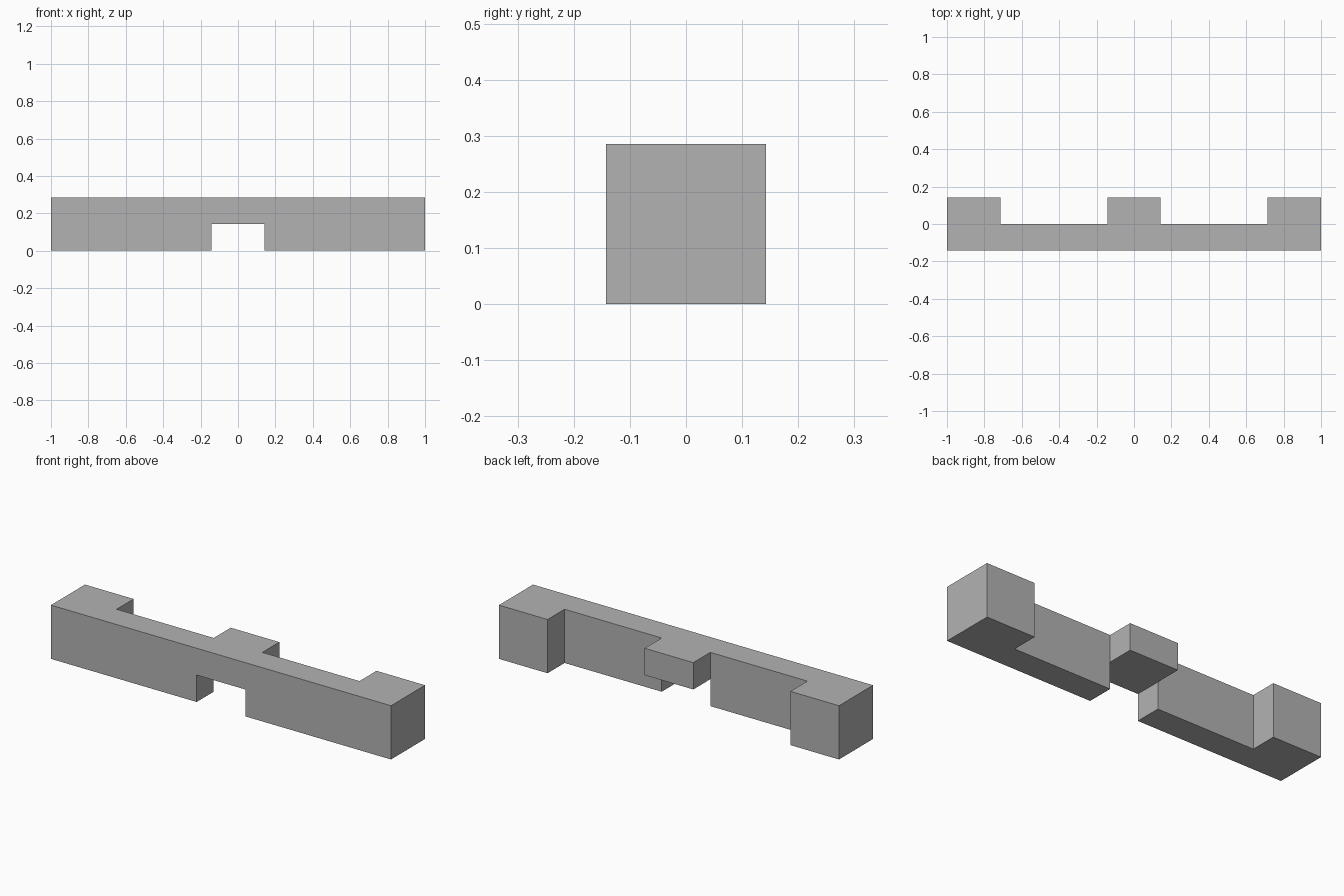
import bpy
import bmesh

U = 1 / 7  # the piece is 14 x 2 x 2 of these units

default = bpy.data.objects.get("Cube")
if default:
    bpy.data.objects.remove(default, do_unlink=True)


def make_material(name, color):
    mat = bpy.data.materials.new(name)
    mat.use_nodes = True
    mat.diffuse_color = color
    mat.node_tree.nodes["Principled BSDF"].inputs["Base Color"].default_value = color
    return mat


def prism(name, outline, height, mat):
    """Extrude a plan outline, given in units, upward from the ground."""
    bm = bmesh.new()
    base = bm.faces.new([bm.verts.new((x * U, y * U, 0)) for x, y in outline])
    top = bmesh.ops.extrude_face_region(bm, geom=[base])["geom"]
    verts = [v for v in top if isinstance(v, bmesh.types.BMVert)]
    bmesh.ops.translate(bm, verts=verts, vec=(0, 0, height * U))
    bmesh.ops.recalc_face_normals(bm, faces=bm.faces)
    mesh = bpy.data.meshes.new(name)
    bm.to_mesh(mesh)
    bm.free()
    mesh.materials.append(mat)
    obj = bpy.data.objects.new(name, mesh)
    bpy.context.collection.objects.link(obj)
    return obj


grey = make_material("plain grey", (0.45, 0.45, 0.45, 1))

# Bar with two recesses along the back, mirrored left to right
half = [(7, -1), (7, 1), (5, 1), (5, 0), (1, 0), (1, 1)]
outline = half + [(-x, y) for x, y in reversed(half)]
bar = prism("notched_bar", outline, 2, grey)

# Square notch through the underside at the middle
cutter = prism("notch_cutter", [(-1, -2), (1, -2), (1, 2), (-1, 2)], 2, grey)
cutter.location.z = -U
cutter.hide_render = True
cutter.hide_set(True)

cut = bar.modifiers.new("underside_notch", "BOOLEAN")
cut.operation = "DIFFERENCE"
cut.solver = "EXACT"
cut.object = cutter
